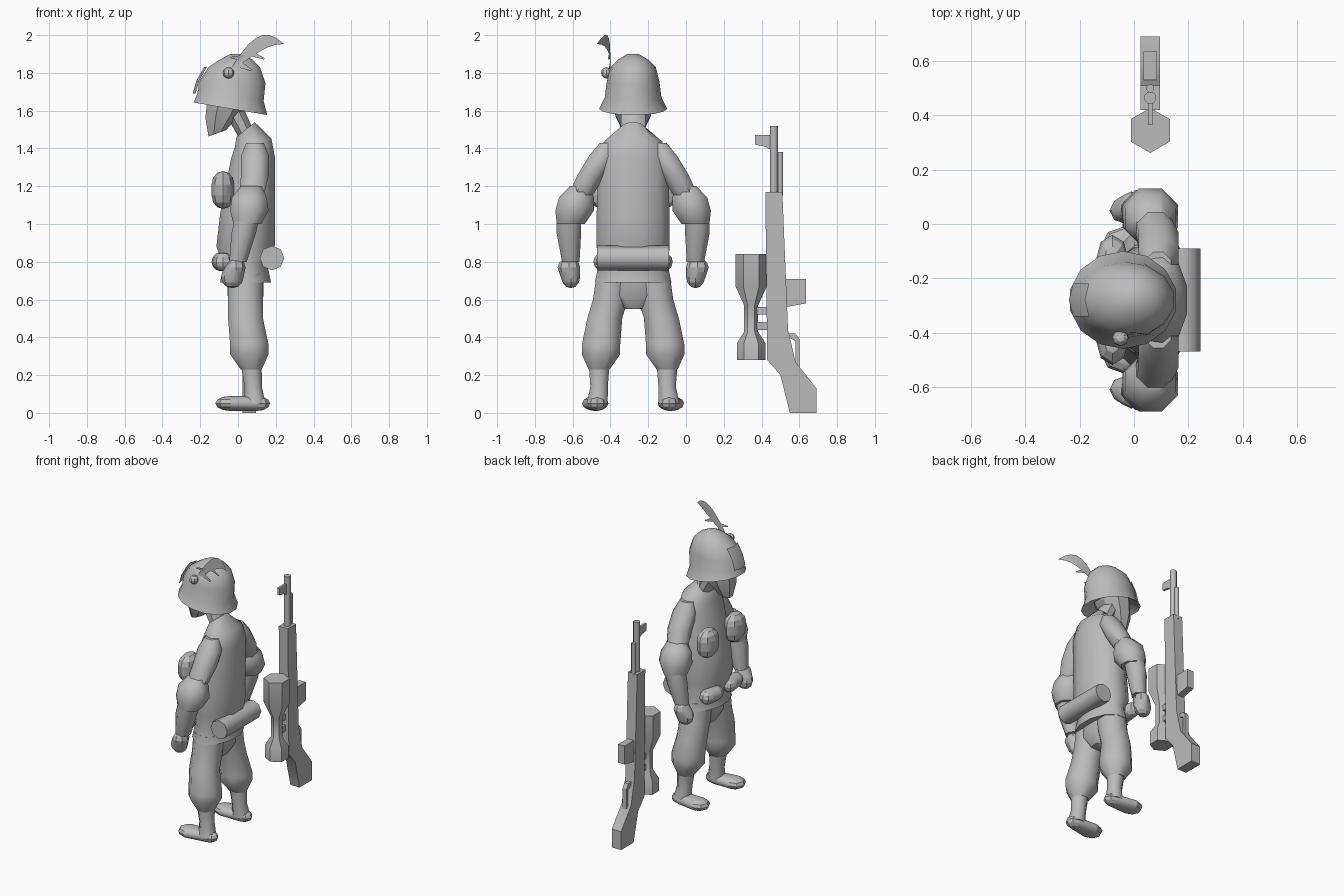
import bpy, bmesh, math
from mathutils import Vector

default_cube = bpy.data.objects.get("Cube")
if default_cube:
    bpy.data.objects.remove(default_cube, do_unlink=True)

GREY = (.5, .5, .5, 1)
grey = bpy.data.materials.new("plain_grey")
grey.use_nodes = True
grey.diffuse_color = GREY
grey.node_tree.nodes["Principled BSDF"].inputs["Base Color"].default_value = GREY

MIDDLE = -.28   # y of the figure's centre plane
RIFLE_X = .06   # x of the rifle's centre plane


def finish(name, bm, angle=50):
    bmesh.ops.recalc_face_normals(bm, faces=bm.faces)
    mesh = bpy.data.meshes.new(name)
    bm.to_mesh(mesh)
    bm.free()
    mesh.materials.append(grey)
    part = bpy.data.objects.new(name, mesh)
    bpy.context.collection.objects.link(part)
    bpy.ops.object.select_all(action='DESELECT')
    part.select_set(True)
    bpy.context.view_layer.objects.active = part
    bpy.ops.object.shade_smooth_by_angle(angle=math.radians(angle))


def loft(name, rings, sides=8, angle=50, lean=lambda z: 0):
    """Skin level rings of (x, y, z, depth radius, width radius)."""
    bm = bmesh.new()
    loops = []
    for x, y, z, depth, width in rings:
        loop = []
        for i in range(sides):
            turn = math.tau * (i + .5) / sides
            dx, dy = depth * math.cos(turn), width * math.sin(turn)
            loop.append(bm.verts.new((x + dx, y + dy, z + dx * lean(z))))
        loops.append(loop)
    for low, high in zip(loops, loops[1:]):
        for i in range(sides):
            bm.faces.new((low[i - 1], low[i], high[i], high[i - 1]))
    bm.faces.new(loops[0])
    bm.faces.new(loops[-1])
    finish(name, bm, angle)


def trunk(name, rows, **options):
    """Loft on the centre plane from rows of (z, x, depth, width)."""
    loft(name, [(x, MIDDLE, z, depth, width) for z, x, depth, width in rows], **options)


def round_bar(name, x, y, rows, **options):
    """Upright bar from rows of (z, radius)."""
    loft(name, [(x, y, z, radius, radius) for z, radius in rows], **options)


def blob(name, *balls):
    """Rounded low-poly lump: the hull around balls of (centre, radii)."""
    bm = bmesh.new()
    for centre, radii in balls:
        ball = bmesh.ops.create_uvsphere(bm, u_segments=8, v_segments=6, radius=1)["verts"]
        bmesh.ops.scale(bm, vec=radii, verts=ball)
        bmesh.ops.translate(bm, vec=centre, verts=ball)
    hull = bmesh.ops.convex_hull(bm, input=bm.verts)
    inside = [v for v in hull["geom_interior"] if isinstance(v, bmesh.types.BMVert)]
    bmesh.ops.delete(bm, geom=inside, context='VERTS')
    finish(name, bm)


def sheet(name, rows):
    """Thin open surface through rows of points."""
    bm = bmesh.new()
    grid = [[bm.verts.new(point) for point in row] for row in rows]
    for row, following in zip(grid, grid[1:]):
        for i in range(1, len(row)):
            bm.faces.new((row[i - 1], row[i], following[i], following[i - 1]))
    finish(name, bm)


def slab(name, outline, half_width):
    """Rifle part: outline in y and z, extruded across x."""
    bm = bmesh.new()
    side = bm.faces.new([bm.verts.new((RIFLE_X - half_width, y, z)) for y, z in outline])
    extruded = bmesh.ops.extrude_face_region(bm, geom=[side])["geom"]
    moved = [v for v in extruded if isinstance(v, bmesh.types.BMVert)]
    bmesh.ops.translate(bm, vec=(2 * half_width, 0, 0), verts=moved)
    finish(name, bm, angle=30)


# Jacket: flared hem, round belly, sloping collar
trunk("jacket", [(.69, .04, .14, .21), (.78, .04, .12, .19), (.88, .04, .16, .2),
                 (1.05, .05, .15, .2), (1.35, .08, .12, .19), (1.43, .08, .1, .16),
                 (1.5, .04, .05, .07)],
      sides=12, lean=lambda z: max(0, z - 1.4) * 8)
trunk("trouser_seat", [(.55, .04, .06, .07), (.62, .04, .1, .17), (.75, .04, .1, .19)], sides=10)

# Neck, and face narrowing to the chin
trunk("neck", [(1.44, .06, .05, .07), (1.6, -.02, .06, .07)])
trunk("head", [(1.48, -.11, .05, .05), (1.57, -.08, .1, .1), (1.66, -.05, .12, .12)],
      angle=35, lean=lambda z: (1.6 - z) * 3)

# Helmet: inner edge, flared rim and dome, tipped up at the front
trunk("helmet", [(1.66, -.04, .15, .12), (1.61, -.04, .2, .18), (1.67, -.04, .18, .15),
                 (1.75, -.03, .18, .14), (1.83, -.02, .14, .12), (1.87, -.01, .09, .08),
                 (1.9, -.01, .03, .03)],
      sides=14, lean=lambda z: min(0, z - 1.78))

# Thin badge wrapped on the helmet front
sheet("helmet_badge", [[(x + .015 * k * k, MIDDLE + .06 * k, z) for k in (-1, 0, 1)]
                       for x, z in ((-.18, 1.83), (-.22, 1.76), (-.24, 1.69))])

# Feather: an arched leaf that bends away from the helmet, with barbs
blob("feather_button", ((-.05, MIDDLE - .14, 1.8), (.03, .03, .03)))


def quill(t, offset=0):
    """Point on the feather's spine, from root to tip."""
    return Vector((.29 * t - .05, -.4 - .07 * t ** 3, 1.8 + .17 * math.sin(2 * t) + offset))


STEPS = 8
spread = [(i / STEPS, .002 + .04 * math.sin(math.pi * i / STEPS)) for i in range(STEPS + 1)]
sheet("feather", [[quill(t, wide), quill(t), quill(t, -wide)] for t, wide in spread])
for name, root, reach in (("low", .1, .09), ("middle", .3, .1), ("front", .2, -.05)):
    drift = Vector((reach, -.01, -reach / 4))
    sheet(name + "_barb", [[quill(root), quill(root + .1)],
                           [quill(root) + drift, quill(root + .02) + drift]])

# Paired limbs and pouches; the figure faces -x
for side, sign in (("near", -1), ("far", 1)):
    def out(distance):
        return MIDDLE + sign * distance

    def limb(name, joints):
        """Round limb from joints of (x, distance out, z, radius)."""
        loft(f"{side}_{name}", [(x, out(d), z, r, r) for x, d, z, r in joints])

    def lump(name, *balls):
        blob(f"{side}_{name}", *[((x, out(d), z), radii) for x, d, z, radii in balls])

    limb("upper_arm", [(.09, .13, 1.43, .05), (.09, .16, 1.36, .08),
                       (.09, .22, 1.26, .08), (.07, .28, 1.15, .07)])
    limb("rolled_sleeve", [(.07, .28, 1.2, .06), (.06, .3, 1.14, .1),
                           (.06, .31, 1.07, .11), (.05, .33, 1, .08)])
    limb("forearm", [(.05, .34, 1.04, .07), (.03, .34, .95, .07), (0, .33, .8, .05)])
    lump("hand", (-.01, .34, .77, (.05, .06, .05)), (-.03, .33, .72, (.06, .05, .06)))
    limb("trouser_leg", [(.04, .1, .74, .1), (.04, .12, .6, .1), (.04, .15, .5, .1),
                         (.06, .17, .36, .11), (.06, .17, .31, .11), (.07, .18, .23, .06)])
    limb("boot_shaft", [(.07, .18, .26, .06), (.08, .18, .14, .05), (.09, .19, .05, .06)])
    lump("boot", (.1, .19, .05, (.07, .05, .04)), (-.04, .2, .05, (.08, .07, .04)))
    lump("chest_pouch", (-.08, .15, 1.21, (.06, .09, .07)), (-.08, .15, 1.15, (.06, .09, .07)))
    lump("belt_pouch", (-.09, .08, .8, (.05, .06, .05)), (-.08, .16, .8, (.05, .05, .05)))

# Rolled blanket across the back of the belt
bm = bmesh.new()
bmesh.ops.create_cone(bm, cap_ends=True, segments=8, radius1=.065, radius2=.065, depth=.38)
bmesh.ops.rotate(bm, verts=bm.verts, matrix=Vector((0, 0, 1)).rotation_difference(Vector((0, 1, 0))).to_matrix())
bmesh.ops.translate(bm, verts=bm.verts, vec=(.18, MIDDLE, .82))
finish("blanket_roll", bm)

# Rifle standing on its butt
slab("rifle_stock", [(.42, 1.17), (.51, 1.17), (.54, .44), (.58, .27), (.69, .13),
                     (.69, 0), (.55, 0), (.5, .2), (.43, .28)], half_width=.036)
round_bar("rifle_barrel", RIFLE_X, .465, [(1.15, .023), (1.52, .023)])
round_bar("cleaning_rod", RIFLE_X, .5, [(1.15, .015), (1.38, .015)])
slab("front_sight", [(.365, 1.47), (.45, 1.47), (.45, 1.39), (.42, 1.41), (.365, 1.42)], half_width=.008)
slab("magazine", [(.53, .71), (.635, .71), (.635, .58), (.53, .56)], half_width=.025)
slab("trigger_guard", [(.54, .42), (.58, .42), (.6, .39), (.6, .24), (.58, .24),
                       (.58, .38), (.54, .4)], half_width=.015)

# Hexagonal scope beside the stock, on two mounts
round_bar("rifle_scope", RIFLE_X, .345, [(.28, .075), (.37, .075), (.43, .037), (.57, .037),
                                         (.67, .083), (.84, .083)], sides=6, angle=35)
for z in (.46, .54):
    slab("scope_mount", [(.36, z - .02), (.44, z - .02), (.44, z + .02), (.36, z + .02)], half_width=.012)
